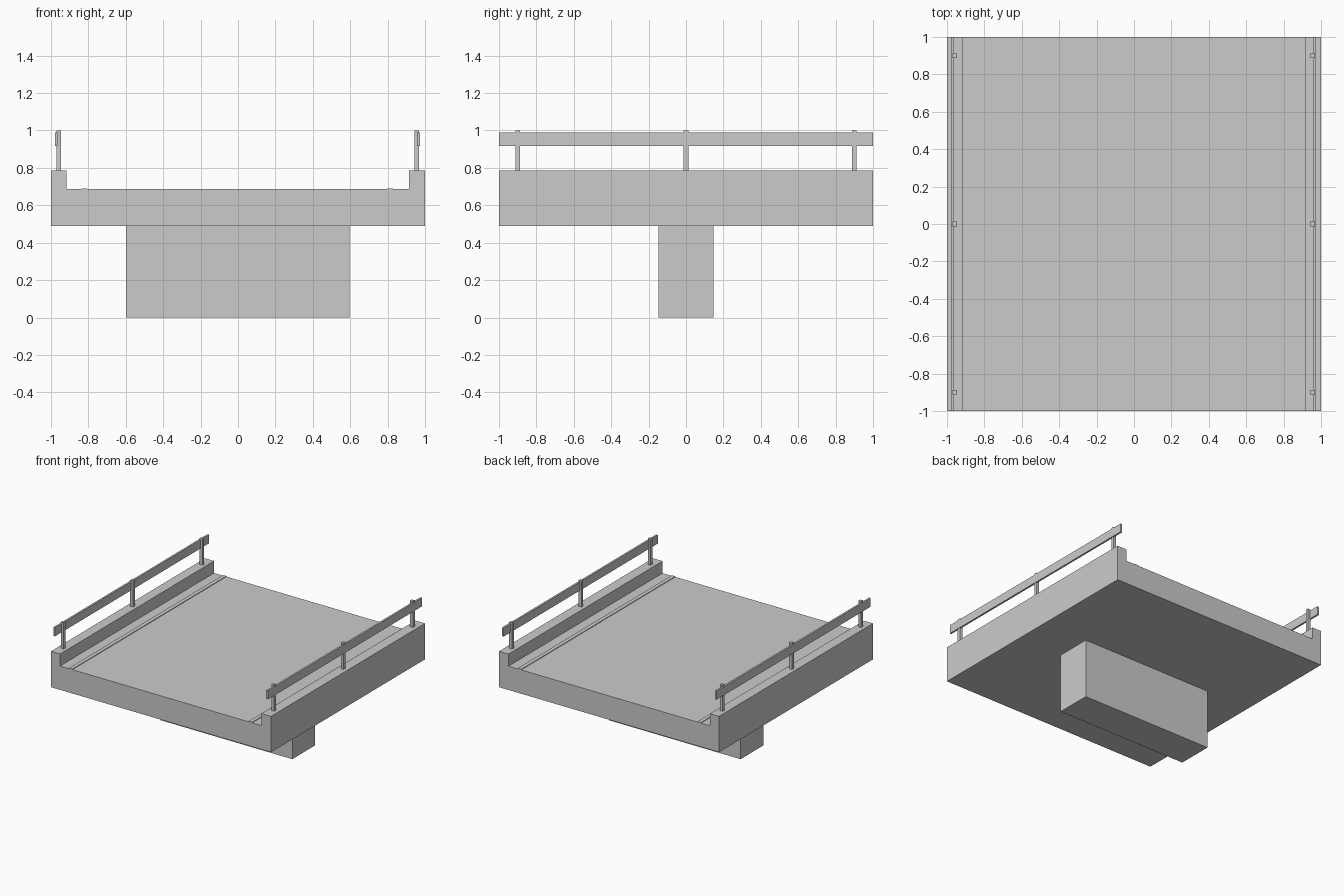
import bpy, bmesh

if "Cube" in bpy.data.objects:
    bpy.data.objects.remove(bpy.data.objects["Cube"])


def finish(name, bm):
    bmesh.ops.recalc_face_normals(bm, faces=bm.faces)
    me = bpy.data.meshes.new(name)
    bm.to_mesh(me)
    bm.free()
    ob = bpy.data.objects.new(name, me)
    bpy.context.collection.objects.link(ob)


def box(name, x, y, z):
    """Box from (min, max) ranges on each axis."""
    bm = bmesh.new()
    bmesh.ops.create_cube(bm, size=1)
    for v in bm.verts:
        v.co = [r[0] if c < 0 else r[1] for c, r in zip(v.co, (x, y, z))]
    finish(name, bm)


# Deck with raised kerbs: U-shaped section extruded along y
section = [(-1, 0.49), (1, 0.49), (1, 0.785), (0.913, 0.785), (0.913, 0.686),
           (-0.917, 0.686), (-0.917, 0.785), (-1, 0.785)]
bm = bmesh.new()
face = bm.faces.new([bm.verts.new((x, -1, z)) for x, z in section])
ext = bmesh.ops.extrude_face_region(bm, geom=[face], use_keep_orig=True)
new_verts = [g for g in ext["geom"] if isinstance(g, bmesh.types.BMVert)]
bmesh.ops.translate(bm, verts=new_verts, vec=(0, 2, 0))
finish("bridge_deck", bm)

# Supporting pier
box("pier", (-0.599, 0.597), (-0.148, 0.147), (0, 0.49))

# Per side: edge line on the road, handrail, and three posts
sides = {
    "left": ((-0.837, -0.805), (-0.979, -0.964), (-0.971, -0.946)),
    "right": ((0.797, 0.829), (0.957, 0.972), (0.943, 0.968)),
}
for side, (line, rail, post) in sides.items():
    box(f"{side}_edge_line", line, (-1, 1), (0.68, 0.691))
    box(f"{side}_handrail", rail, (-1, 1), (0.917, 0.988))
    for i, y in enumerate((-0.9, 0, 0.9), 1):
        box(f"{side}_rail_post_{i}", post, (y - 0.0125, y + 0.0125), (0.78, 1.0))
